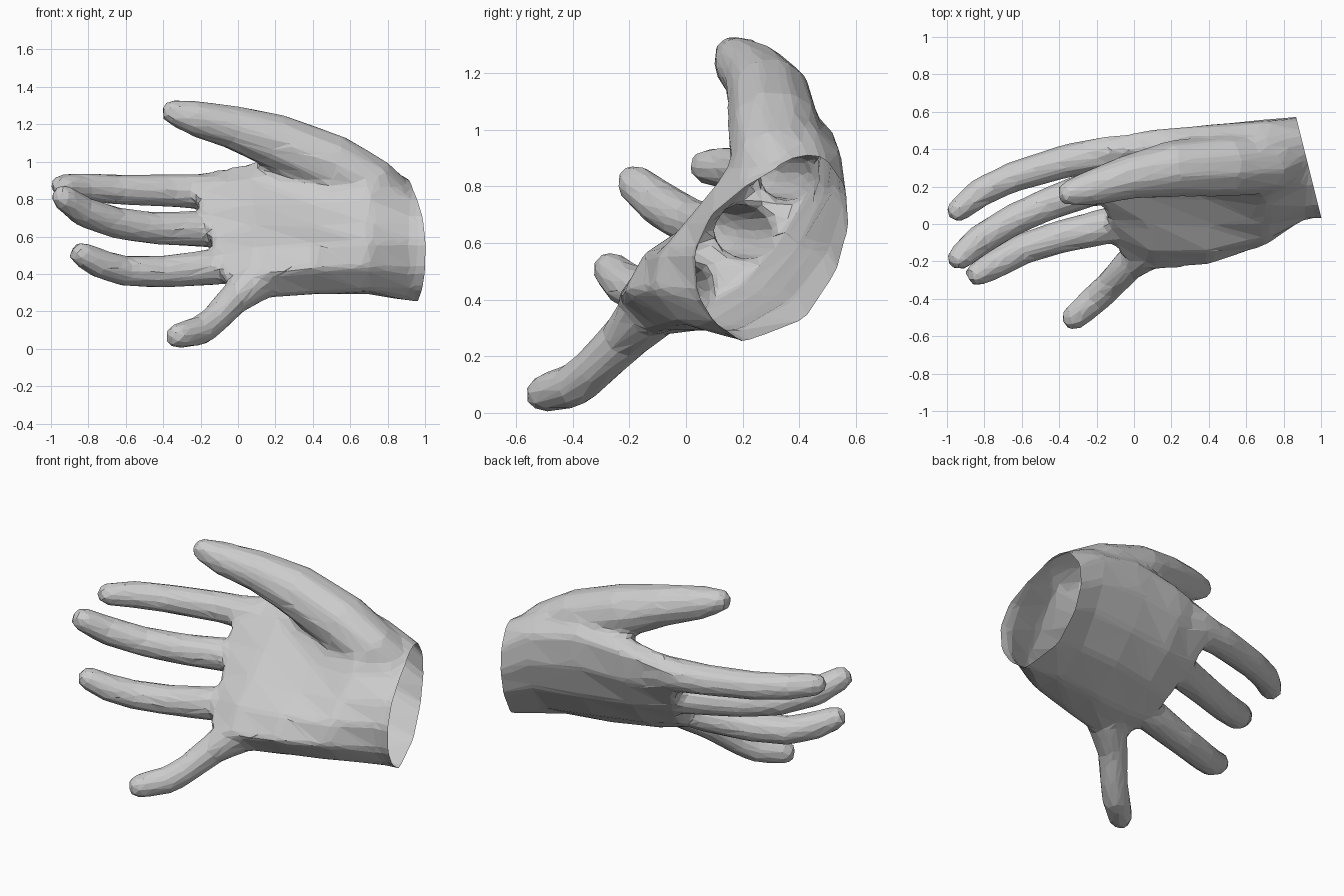
import bpy, bmesh
from math import cos, sin, tau
from mathutils import Vector

if "Cube" in bpy.data.objects:
    bpy.data.objects.remove(bpy.data.objects["Cube"])

bm = bmesh.new()


def loft(rings, start=None):
    """Skin closed rings of points; ends close to a pole or to a flat cap."""
    loops = [[bm.verts.new(p) for p in r] for r in rings]
    n = len(loops[0])
    for a, b in zip(loops, loops[1:]):
        for i in range(n):
            j = (i + 1) % n
            bm.faces.new((a[i], a[j], b[j], b[i]))
    for loop, pole in ((loops[0], start), (loops[-1], None)):
        c = bm.verts.new(pole if pole is not None else
                         sum((v.co for v in loop), Vector()) / n)
        for i in range(n):
            bm.faces.new((loop[i], loop[(i + 1) % n], c))


def digit(path, sides=10):
    """Round-tipped tapering tube; path runs from tip to base as (x, y, z, radius)."""
    pts = [Vector(p[:3]) for p in path]
    rad = [p[3] + .008 for p in path]
    d = (pts[0] - pts[1]).normalized()
    pole = pts[0] + d * rad[0]
    pts.insert(0, pts[0] + d * rad[0] * 0.7)
    rad.insert(0, rad[0] * 0.75)
    rings = []
    for i, p in enumerate(pts):
        t = (pts[min(i + 1, len(pts) - 1)] - pts[max(i - 1, 0)]).normalized()
        u = t.cross(Vector((0, 0, 1))).normalized()
        w = t.cross(u)
        rings.append([p + (u * cos(tau * k / sides) + w * sin(tau * k / sides)) * rad[i]
                      for k in range(sides)])
    loft(rings, start=pole)


# Palm: (y, z) sections, little-finger edge up the back and down the palm side
sections = [
    ((-.12, .34), (.04, .36), (.19, .45), (.32, .59), (.41, .74), (.46, .88),
     (.39, .93), (.28, .86), (.15, .72), (.02, .58), (-.09, .47), (-.17, .40)),
    ((-.15, .27), (.08, .32), (.26, .43), (.40, .59), (.49, .78), (.50, .95),
     (.40, .99), (.29, .91), (.14, .77), (.00, .66), (-.15, .54), (-.25, .40)),
    ((-.09, .29), (.14, .30), (.33, .42), (.46, .59), (.53, .80), (.53, .98),
     (.42, 1.09), (.25, .95), (.14, .78), (.00, .66), (-.15, .56), (-.22, .43)),
    ((-.02, .31), (.18, .29), (.37, .40), (.50, .57), (.56, .75), (.55, .92),
     (.44, 1.02), (.20, .95), (.10, .80), (.00, .68), (-.09, .57), (-.12, .44)),
    ((.10, .32), (.20, .25), (.43, .33), (.54, .48), (.58, .62), (.57, .75),
     (.49, .88), (.40, .90), (.21, .80), (.09, .70), (.03, .57), (.04, .42)),
]
# x at the little-finger edge and at the index edge of each section
spans = [(-.05, -.25), (.12, .06), (.40, .40), (.70, .70), (.93, .93)]
rings = [[(a + (b - a) * (z - .3) / .6, y, z) for y, z in s]
         for s, (a, b) in zip(sections, spans)]
rings.append([(1.2, y, z) for y, z in sections[-1]])
loft(rings)

# Thumb and fingers
digit([(-.345, .165, 1.265, .064), (-.24, .19, 1.235, .090), (-.03, .25, 1.185, .113),
       (.20, .295, 1.11, .145), (.50, .315, .985, .163), (.72, .32, .86, .155),
       (.92, .40, .74, .10)])
digit([(-.94, .075, .87, .060), (-.82, .17, .862, .072), (-.65, .25, .852, .076),
       (-.35, .34, .845, .084), (-.15, .37, .84, .092), (.1, .38, .83, .09)])
digit([(-.932, -.18, .81, .064), (-.83, -.09, .735, .077), (-.65, .02, .672, .08),
       (-.45, .11, .645, .083), (-.15, .22, .64, .094), (.1, .28, .64, .09)])
digit([(-.835, -.265, .505, .062), (-.74, -.215, .455, .074), (-.60, -.135, .415, .078),
       (-.40, -.07, .412, .082), (-.1, .0, .44, .094), (.1, .07, .49, .07)])
digit([(-.32, -.50, .068, .065), (-.20, -.395, .097, .074), (-.12, -.32, .16, .073),
       (-.03, -.22, .26, .08), (.12, -.11, .38, .11)])

bmesh.ops.recalc_face_normals(bm, faces=bm.faces)
mesh = bpy.data.meshes.new("hand")
bm.to_mesh(mesh)
bm.free()
hand = bpy.data.objects.new("hand", mesh)
bpy.context.collection.objects.link(hand)

# Fuse the parts, soften the webs, then reduce to low-poly facets
fuse = hand.modifiers.new("fuse", 'REMESH')
fuse.mode = 'VOXEL'
fuse.voxel_size = 0.018
soften = hand.modifiers.new("soften", 'SMOOTH')
soften.factor = 0.5
soften.iterations = 14
facets = hand.modifiers.new("facets", 'DECIMATE')
facets.ratio = 0.045
deps = bpy.context.evaluated_depsgraph_get()
final = bpy.data.meshes.new_from_object(hand.evaluated_get(deps))
hand.modifiers.clear()
hand.data = final

# Open the wrist with a slanted cut
bm = bmesh.new()
bm.from_mesh(final)
bmesh.ops.bisect_plane(bm, geom=bm.verts[:] + bm.edges[:] + bm.faces[:],
                       plane_co=(1.01, 0, 0), plane_no=(1, .25, 0), clear_outer=True)
for f in bm.faces:
    f.smooth = False
bm.to_mesh(final)
bm.free()
